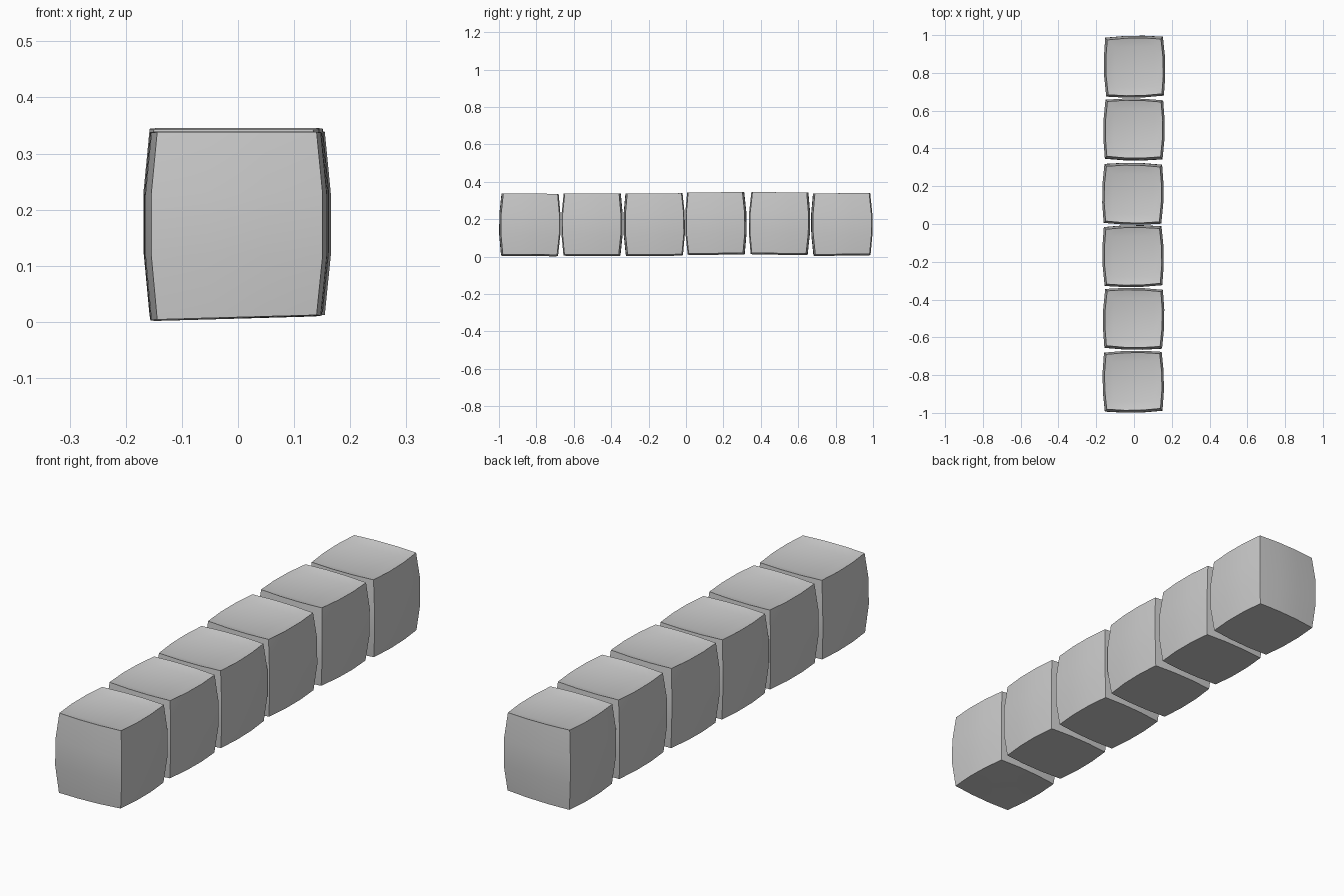
import bpy, bmesh
from math import radians
from mathutils import Matrix

if "Cube" in bpy.data.objects:
    bpy.data.objects.remove(bpy.data.objects["Cube"])


def stone_block(name, loc, tilt, turn):
    """Pillow-sided cube with a shallow dished top."""
    bm = bmesh.new()
    bmesh.ops.create_cube(bm, size=2)
    bmesh.ops.subdivide_edges(bm, edges=bm.edges[:], cuts=2, use_grid_fill=True)
    for v in bm.verts:
        x, y, z = v.co
        # sides bow outwards in plan and in elevation
        hx = 0.142 + 0.010 * (1 - y * y) + 0.012 * (1 - z * z)
        hy = 0.145 + 0.008 * (1 - x * x) + 0.012 * (1 - z * z)
        top_inner = z > 0.9 and abs(x) < 0.9 and abs(y) < 0.9
        if top_inner:
            v.co = (x * 2.2 * 0.145, y * 2.2 * 0.145, 0.152)
        else:
            v.co = (x * hx, y * hy, z * 0.165)
        # underside rises slightly to the right
        if z < -0.9:
            v.co.z += 0.004 * x
    bm.transform(Matrix.Translation(loc) @ Matrix.Rotation(radians(turn), 4, 'Z')
                 @ Matrix.Rotation(radians(tilt), 4, 'X'))
    bmesh.ops.recalc_face_normals(bm, faces=bm.faces[:])
    mesh = bpy.data.meshes.new(name)
    bm.to_mesh(mesh)
    bm.free()
    ob = bpy.data.objects.new(name, mesh)
    bpy.context.collection.objects.link(ob)
    bpy.context.view_layer.objects.active = ob
    ob.select_set(True)
    bpy.ops.object.shade_smooth_by_angle(angle=radians(35))
    ob.select_set(False)


# Row of six loosely set blocks: x, y, z centre, tilt, turn (degrees)
row = [
    (-0.004, -0.835, 0.172, -0.5, 0.8),
    (-0.002, -0.502, 0.173, -0.3, -0.8),
    (-0.005, -0.170, 0.173, 0.4, 0.8),
    (-0.006, 0.160, 0.179, 0.5, -0.8),
    (0.000, 0.500, 0.179, -0.7, -0.6),
    (0.003, 0.833, 0.174, 0.4, 1.0),
]
for i, (x, y, z, tilt, turn) in enumerate(row):
    stone_block(f"kerb_block_{i + 1}", (x, y, z), tilt, turn)
